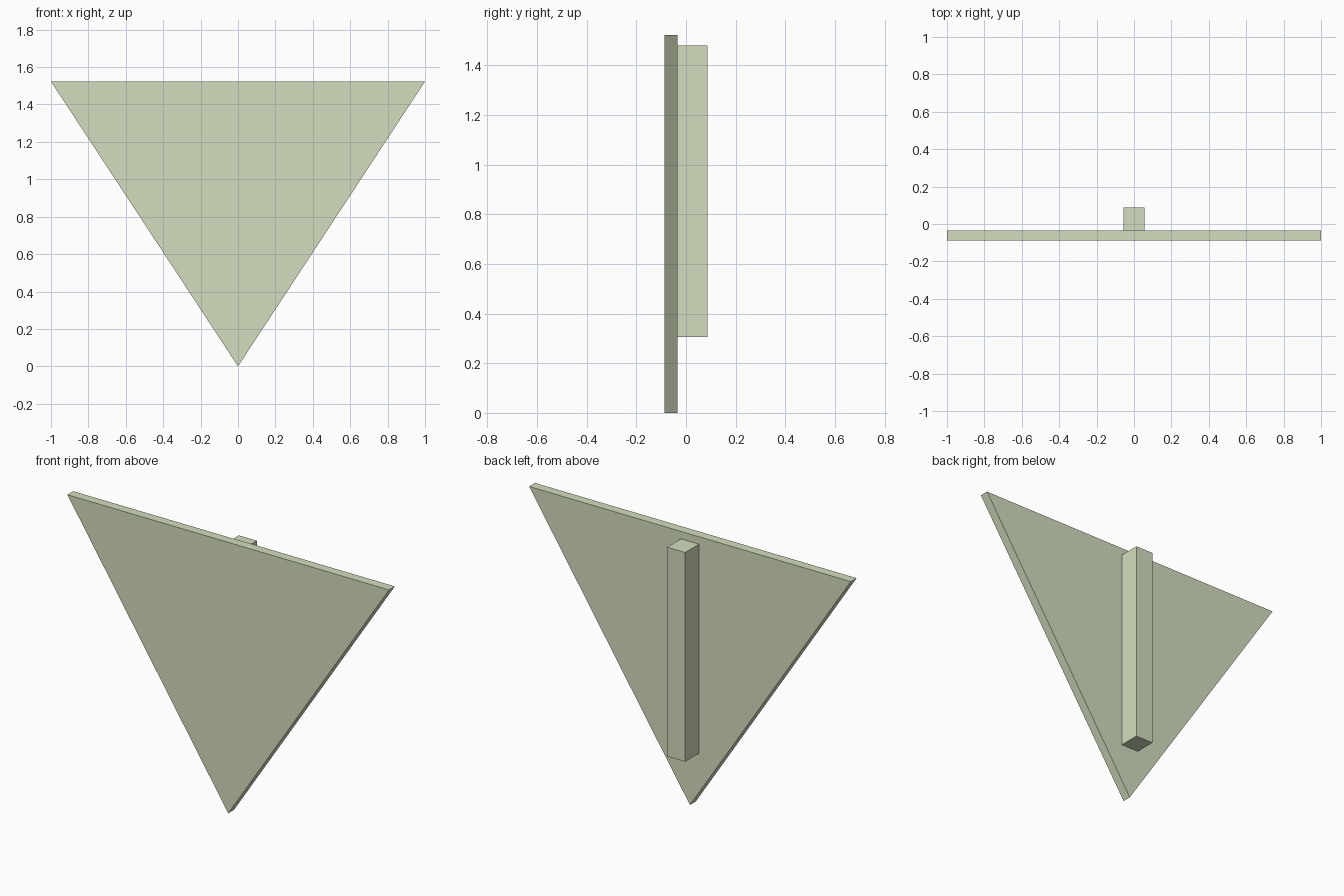
import bpy, bmesh

if "Cube" in bpy.data.objects:
    bpy.data.objects.remove(bpy.data.objects["Cube"])

mat = bpy.data.materials.new("pale_olive")
mat.diffuse_color = (0.65, 0.72, 0.51, 1)
mat.use_nodes = True
mat.node_tree.nodes["Principled BSDF"].inputs["Base Color"].default_value = mat.diffuse_color


def prism(name, profile, y0, y1):
    """Extrude an x-z profile from y0 back to y1."""
    bm = bmesh.new()
    face = bm.faces.new([bm.verts.new((x, y0, z)) for x, z in profile])
    ext = bmesh.ops.extrude_face_region(bm, geom=[face], use_keep_orig=True)
    verts = [g for g in ext["geom"] if isinstance(g, bmesh.types.BMVert)]
    bmesh.ops.translate(bm, verts=verts, vec=(0, y1 - y0, 0))
    bmesh.ops.recalc_face_normals(bm, faces=bm.faces)
    mesh = bpy.data.meshes.new(name)
    bm.to_mesh(mesh)
    bm.free()
    mesh.materials.append(mat)
    obj = bpy.data.objects.new(name, mesh)
    bpy.context.collection.objects.link(obj)
    return obj


# Triangular plate, point down
prism("triangle_plate", [(0, 0), (1, 1.523), (-1, 1.523)], -0.087, -0.035)

# Upright bar on the back of the plate
w, z0, z1 = 0.056, 0.305, 1.481
prism("back_bar", [(-w, z0), (w, z0), (w, z1), (-w, z1)], -0.035, 0.087)
